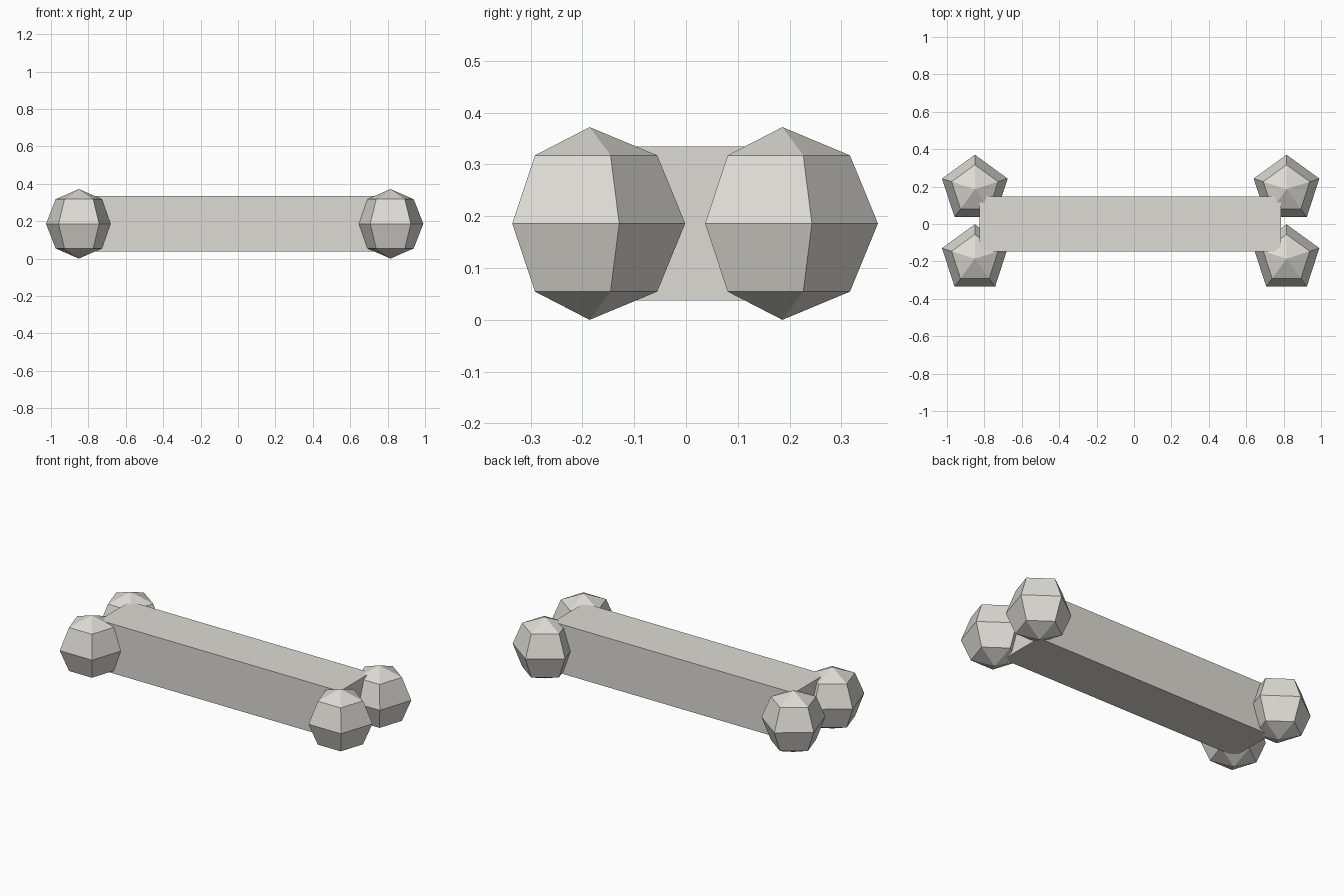
import bpy

if "Cube" in bpy.data.objects:
    bpy.data.objects.remove(bpy.data.objects["Cube"])

# Single bone colour
mat = bpy.data.materials.new("pale bone")
mat.diffuse_color = (0.72, 0.71, 0.66, 1)
mat.use_nodes = True
mat.node_tree.nodes["Principled BSDF"].inputs["Base Color"].default_value = mat.diffuse_color

MID_Z = 0.186
R = 0.1845


def finish(name):
    ob = bpy.context.object
    ob.name = name
    ob.data.materials.append(mat)
    return ob


# Square shaft
bpy.ops.mesh.primitive_cube_add(size=2, location=(-0.02, 0, MID_Z))
shaft = finish("shaft")
shaft.scale = (0.806, 0.148, 0.149)

# Four five-sided knobs, all with a corner pointing to +x
for end, x in (("left", -0.851), ("right", 0.8155)):
    for side, y in (("front", -0.186), ("back", 0.186)):
        bpy.ops.mesh.primitive_uv_sphere_add(segments=5, ring_count=4, radius=1,
                                             location=(x, y, MID_Z))
        knob = finish(f"{end}_{side}_knob")
        knob.scale = (R, R, MID_Z)
